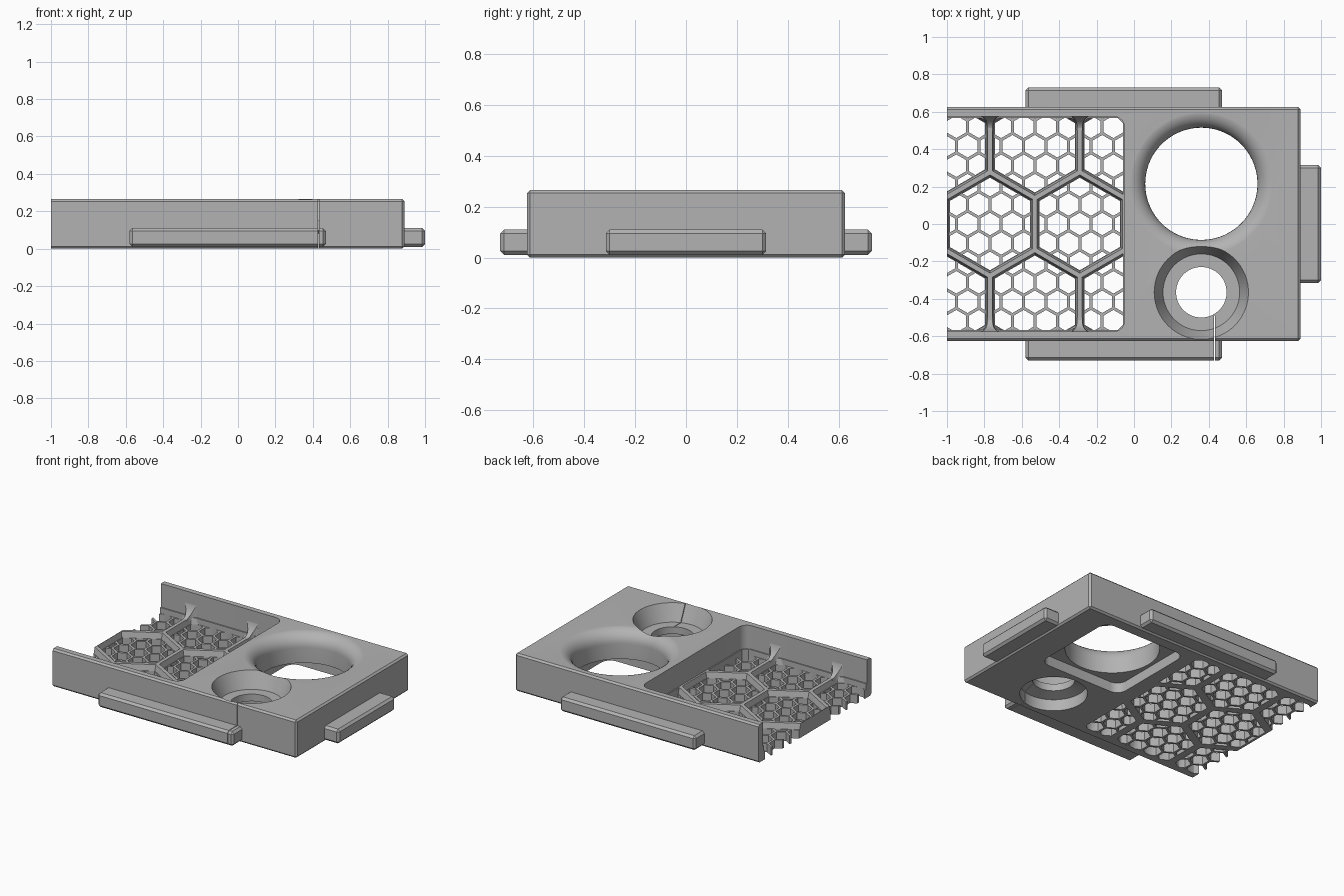
import bpy, bmesh
from math import sin, cos, pi, sqrt
from mathutils import Vector

cube = bpy.data.objects.get("Cube")
if cube:
    bpy.data.objects.remove(cube, do_unlink=True)

grey = bpy.data.materials.new("plain grey")
grey.use_nodes = True
grey.diffuse_color = (0.45, 0.45, 0.45, 1)
grey.node_tree.nodes["Principled BSDF"].inputs["Base Color"].default_value = grey.diffuse_color

# Main dimensions
HEIGHT, HALF_W, END = 0.265, 0.625, 0.89
WALL, POCKET_X = 0.575, -0.05
RIB_TOP, MESH_TOP = 0.1, 0.06
CELL = 0.48
ROW = CELL * sqrt(3) / 2
ORIGIN_X = -0.77


def make(name, bm):
    bmesh.ops.recalc_face_normals(bm, faces=bm.faces)
    me = bpy.data.meshes.new(name)
    bm.to_mesh(me)
    bm.free()
    me.materials.append(grey)
    ob = bpy.data.objects.new(name, me)
    bpy.context.collection.objects.link(ob)
    return ob


def box(name, lo, hi, bevel=0.0, upright_only=False, segments=1):
    bm = bmesh.new()
    bmesh.ops.create_cube(bm, size=1)
    for v in bm.verts:
        v.co = [(a + b) / 2 + c * (b - a) for a, b, c in zip(lo, hi, v.co)]
    if bevel:
        edges = [e for e in bm.edges if not upright_only
                 or abs(e.verts[0].co.z - e.verts[1].co.z) > 1e-4]
        bmesh.ops.bevel(bm, geom=edges, offset=bevel, segments=segments,
                        profile=0.5, affect='EDGES')
    return make(name, bm)


def lathe(name, centre, profile, n=72):
    bm = bmesh.new()
    rings = [[bm.verts.new((centre[0] + r * cos(2 * pi * i / n),
                            centre[1] + r * sin(2 * pi * i / n), z))
              for i in range(n)] for r, z in profile]
    for a, b in zip(rings, rings[1:]):
        for i in range(n):
            j = (i + 1) % n
            bm.faces.new((a[i], a[j], b[j], b[i]))
    bm.faces.new(rings[0])
    bm.faces.new(rings[-1])
    return make(name, bm)


def clipped_hex(x, y, r0, r1, z0, z1, planes):
    """Tapered pointy-top hexagonal prism, trimmed by planes."""
    bm = bmesh.new()
    low, high = [[bm.verts.new((x + r * sin(k * pi / 3), y + r * cos(k * pi / 3), z))
                  for k in range(6)] for r, z in ((r0, z0), (r1, z1))]
    bm.faces.new(low)
    bm.faces.new(high)
    for k in range(6):
        j = (k + 1) % 6
        bm.faces.new((low[k], low[j], high[j], high[k]))
    for co, no in planes:
        cut = bmesh.ops.bisect_plane(bm, geom=bm.verts[:] + bm.edges[:] + bm.faces[:],
                                     plane_co=co, plane_no=no, clear_outer=True)
        if not bm.faces:
            break
        edges = [e for e in cut["geom_cut"]
                 if isinstance(e, bmesh.types.BMEdge) and e.is_boundary]
        if len(edges) > 2:
            bmesh.ops.edgeloop_fill(bm, edges=edges)
    if bm.faces and sum(f.calc_area() for f in bm.faces) < 0.002:
        bm.clear()
    me = bpy.data.meshes.new("cell")
    bm.to_mesh(me)
    bm.free()
    return me


def merge(name, meshes):
    bm = bmesh.new()
    for me in meshes:
        bm.from_mesh(me)
        bpy.data.meshes.remove(me)
    return make(name, bm)


def cut(ob, cutter):
    mod = ob.modifiers.new("cut", 'BOOLEAN')
    mod.operation, mod.solver, mod.object = 'DIFFERENCE', 'EXACT', cutter
    cutter.hide_render = True
    bpy.context.view_layer.objects.active = ob
    bpy.ops.object.modifier_apply(modifier=mod.name)


# Body block, longer than needed and trimmed at the open end
body = box("body", (-1.2, -HALF_W, 0), (END, HALF_W, HEIGHT), 0.012)

# Pocket with rounded inner corners
cutters = [box("pocket_cutter", (-1.4, -WALL, RIB_TOP), (POCKET_X, WALL, 0.5),
               0.06, True, 6)]

# Limits of the honeycomb: walls, inner end and rounded corners
in_x, in_y = POCKET_X - 0.008, WALL - 0.008
limits = [(Vector((in_x, 0, 0)), Vector((1, 0, 0)))]
for s in (-1, 1):
    limits.append((Vector((0, s * in_y, 0)), Vector((0, s, 0))))
    limits.append((Vector((in_x - 0.03, s * in_y, 0)), Vector((1, s, 0)).normalized()))

# Large cells bounded by ribs, each pierced by small hexagons
large, small = [], []
step = CELL / 4
for row in (-1, 0, 1):
    for col in range(-1, 3):
        cx = ORIGIN_X + (col - 0.5 * (row % 2)) * CELL
        cy = row * ROW
        if cx > 0.1:
            continue
        k = 2 / sqrt(3)
        large.append(clipped_hex(cx, cy, k * (CELL / 2 - 0.022), k * (CELL / 2 - 0.01),
                                 MESH_TOP, RIB_TOP + 0.01, limits))
        sides = []
        for i in range(6):
            d = Vector((cos(i * pi / 3), sin(i * pi / 3), 0))
            sides.append((Vector((cx, cy, 0)) + d * (CELL / 2 - 0.026), d))
        for j in range(-3, 4):
            for i in range(-3, 4):
                x = cx + (i + 0.5 * (j % 2)) * step
                y = cy + j * step * sqrt(3) / 2
                small.append(clipped_hex(x, y, k * (step / 2 - 0.008), k * (step / 2 - 0.008),
                                         -0.1, MESH_TOP + 0.02, sides + limits))
cutters += [merge("large_cell_cutter", large), merge("small_cell_cutter", small)]

# Large round opening with a rounded rim and a square recess underneath
big = (0.36, 0.215)
R, F = 0.3, 0.09
rim = [(R + F * (1 - cos(t * pi / 16)), HEIGHT + 0.001 - F + F * sin(t * pi / 16))
       for t in range(9)]
cutters.append(lathe("opening_cutter", big, [(R, -0.1)] + rim + [(R + F, 0.4)]))
cutters.append(box("recess_cutter", (big[0] - 0.325, big[1] - 0.325, -0.1),
                   (big[0] + 0.325, big[1] + 0.325, 0.07), 0.07, True, 6))

# Small stepped hole with a flared bowl on top and a bore below
low = (0.36, -0.365)
cutters.append(lathe("bowl_cutter", low, [
    (0.215, -0.1), (0.215, 0.08), (0.135, 0.1), (0.135, 0.15),
    (0.205, 0.15), (0.252, HEIGHT), (0.252, 0.4)]))

# Thin slit from the small hole through the front wall
slit = box("slit_cutter", (0.428, -0.9, -0.1), (0.432, -0.49, 0.5))
cutters.append(slit)
cutters.append(box("end_trim_cutter", (-1.6, -1, -0.5), (-1, 1, 0.6)))
for c in cutters:
    cut(body, c)

# Side and end rails
rails = [box("front_rail", (-0.58, -0.73, 0.01), (0.47, -0.6, 0.11), 0.015),
         box("back_rail", (-0.58, 0.6, 0.01), (0.47, 0.73, 0.11), 0.015),
         box("end_rail", (0.86, -0.315, 0.01), (1.0, 0.315, 0.11), 0.015)]
cut(rails[0], slit)
for c in cutters:
    bpy.data.objects.remove(c, do_unlink=True)

# Curved gussets where ribs meet the side walls
gussets = []
for side, s in (("front", -1), ("back", 1)):
    for n, x in enumerate((ORIGIN_X, ORIGIN_X + CELL)):
        bm = bmesh.new()
        rings = []
        for i in range(9):
            t = i * pi / 16
            d = 0.08 * (1 - sin(t)) - 0.004
            z = RIB_TOP - 0.002 + 0.12 * (1 - cos(t))
            w = 0.014 + 0.035 * sin(t) ** 4
            rings.append([bm.verts.new((x + a * (w + b), s * (WALL - d), h))
                          for a, b, h in ((-1, 0.008, MESH_TOP - 0.02), (-1, 0, z),
                                          (1, 0, z), (1, 0.008, MESH_TOP - 0.02))])
        for a, b in zip(rings, rings[1:]):
            for k in range(4):
                bm.faces.new((a[k], a[(k + 1) % 4], b[(k + 1) % 4], b[k]))
        bm.faces.new(rings[0])
        bm.faces.new(rings[-1])
        gussets.append(make(f"{side}_gusset_{n + 1}", bm))

bpy.ops.object.select_all(action='DESELECT')
for ob in [body] + rails + gussets:
    ob.select_set(True)
bpy.context.view_layer.objects.active = body
bpy.ops.object.shade_smooth_by_angle(angle=pi / 6)
